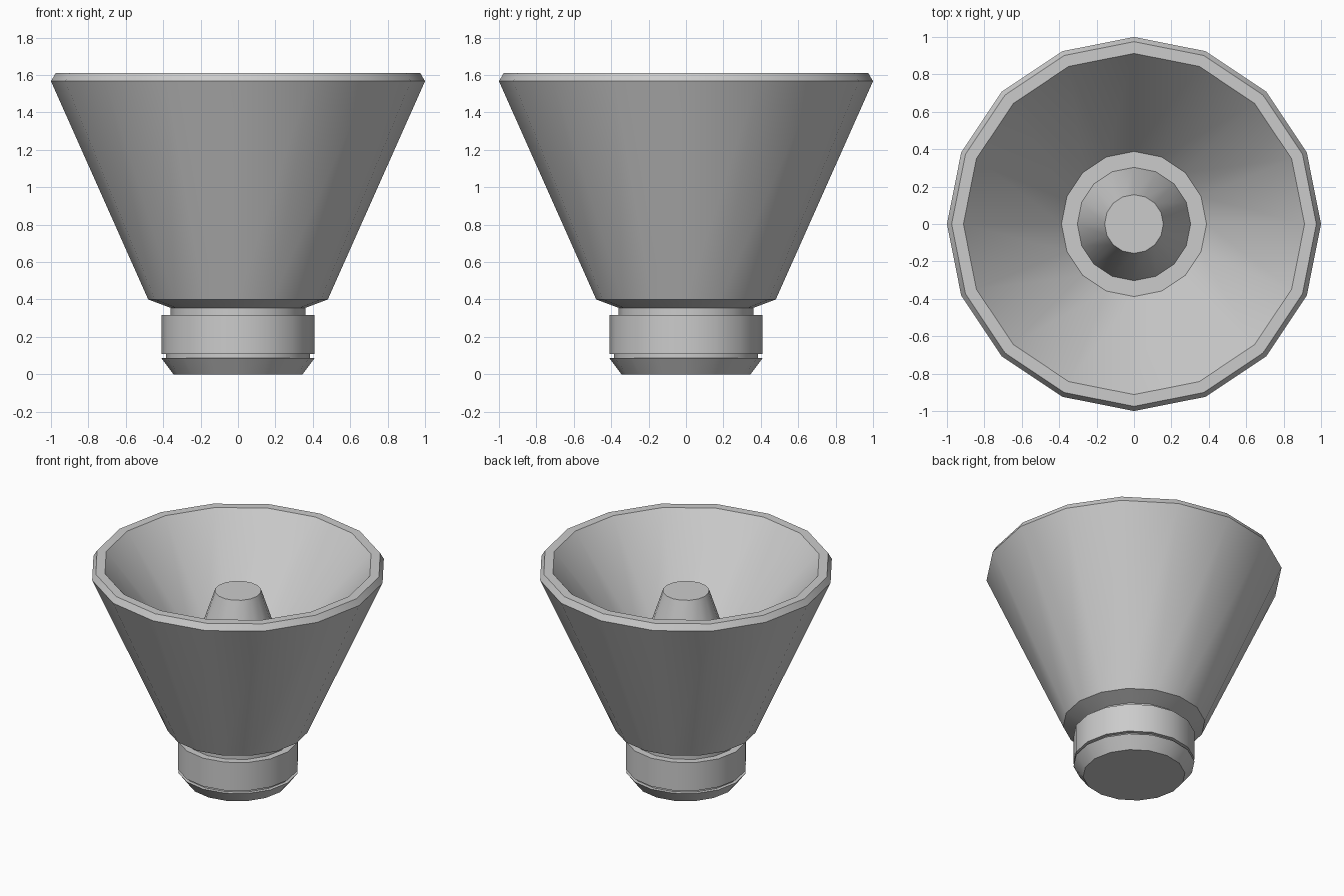
import bpy, bmesh
from math import cos, sin, tau, radians

if "Cube" in bpy.data.objects:
    bpy.data.objects.remove(bpy.data.objects["Cube"])

SIDES = 16


def lathe(name, profile):
    """Revolve (radius, z) points into a closed 16-sided solid with capped ends."""
    bm = bmesh.new()
    rings = [[bm.verts.new((r * cos(tau * i / SIDES), r * sin(tau * i / SIDES), z))
              for i in range(SIDES)] for r, z in profile]
    for a, b in zip(rings, rings[1:]):
        for i in range(SIDES):
            j = (i + 1) % SIDES
            bm.faces.new((a[i], a[j], b[j], b[i]))
    bm.faces.new(rings[0][::-1])
    bm.faces.new(rings[-1])
    bmesh.ops.recalc_face_normals(bm, faces=bm.faces)
    mesh = bpy.data.meshes.new(name)
    bm.to_mesh(mesh)
    bm.free()
    obj = bpy.data.objects.new(name, mesh)
    bpy.context.collection.objects.link(obj)
    bpy.ops.object.select_all(action='DESELECT')
    obj.select_set(True)
    bpy.context.view_layer.objects.active = obj
    bpy.ops.object.shade_smooth_by_angle(angle=radians(30))
    return obj


# One continuous turned body: foot, collar, neck, flared cup, floor and core
foot = [(0.345, 0), (0.41, 0.087), (0.385, 0.087), (0.385, 0.108)]
collar = [(0.41, 0.108), (0.41, 0.318), (0.36, 0.318), (0.36, 0.355)]
cup = [(0.48, 0.40), (1.0, 1.567), (0.975, 1.61), (0.912, 1.61)]
core = [(0.388, 0.97), (0.303, 0.97), (0.157, 1.41)]
lathe("flared_cup", foot + collar + cup + core)
